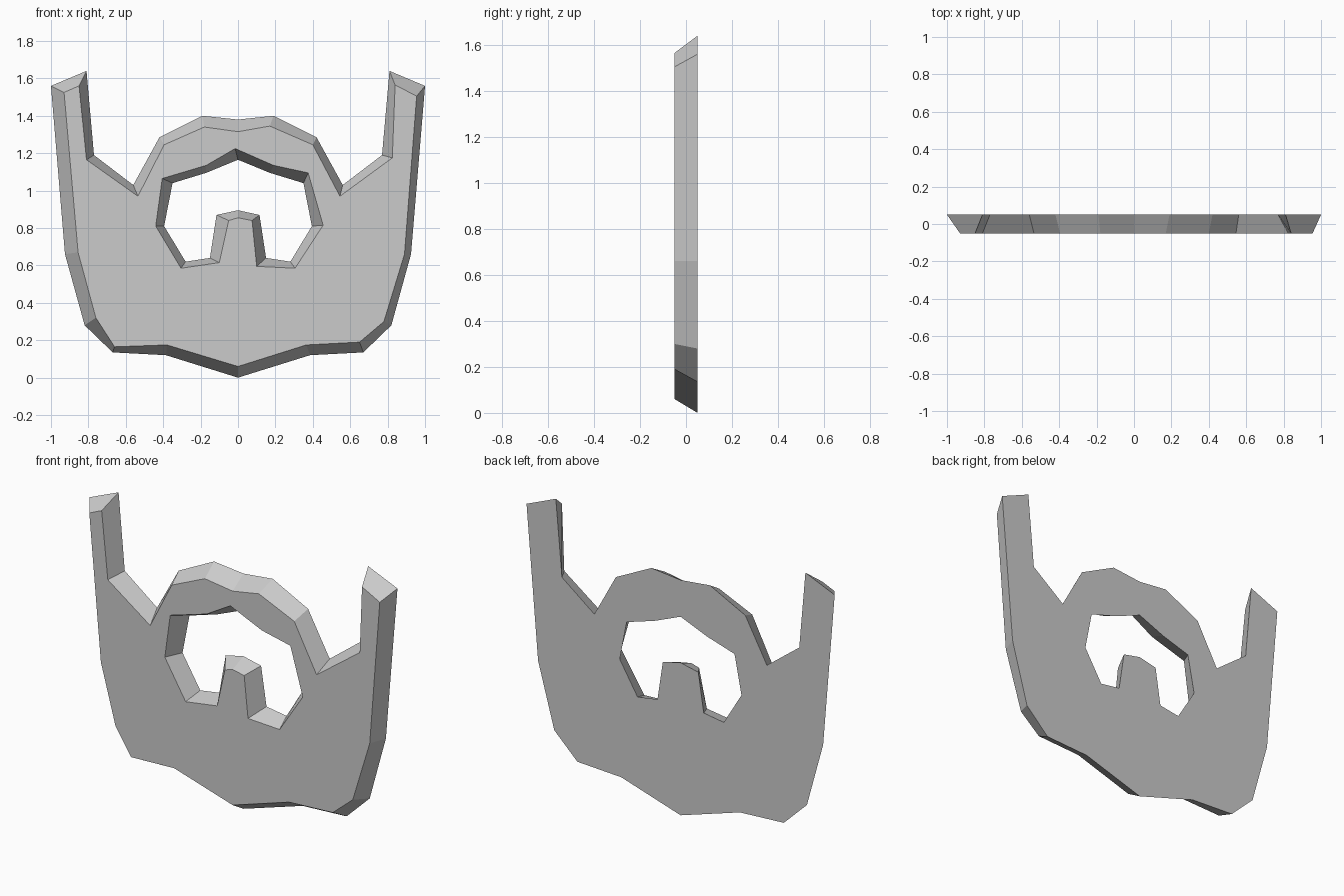
import bpy, bmesh

if "Cube" in bpy.data.objects:
    bpy.data.objects.remove(bpy.data.objects["Cube"])

BACK_Y, FRONT_Y = 0.05, -0.05


def mirrored(half):
    """Close a right-hand half outline (first and last points on x = 0)."""
    return half + [(-x, z) for x, z in reversed(half[1:-1])]


# Back outlines are symmetric: right half only, from top centre round to bottom centre
back_rim = mirrored([(0, 1.38), (.19, 1.4), (.42, 1.285), (.56, 1.03), (.77, 1.19),
                     (.81, 1.64), (1, 1.56), (.925, .66), (.82, .28), (.67, .135),
                     (.385, .12), (0, 0)])
back_hole = mirrored([(0, 1.165), (.17, 1.095), (.35, 1.04), (.395, .81), (.28, .62),
                      (.15, .64), (.115, .87), (0, .895)])

# Front outlines are slightly irregular (chipped look), same point order
front_rim = [(0, 1.315), (.17, 1.345), (.4, 1.245), (.545, .97), (.825, 1.175),
             (.84, 1.565), (.955, 1.505), (.89, .66), (.78, .3), (.65, .19),
             (.365, .175), (0, .06), (-.38, .175), (-.66, .165), (-.76, .32),
             (-.855, .67), (-.93, 1.525), (-.85, 1.56), (-.81, 1.165),
             (-.535, .97), (-.395, 1.245), (-.18, 1.34)]
front_hole = [(-.015, 1.225), (.19, 1.135), (.375, 1.095), (.455, .815), (.305, .585),
              (.1, .595), (.075, .84), (0, .855), (-.05, .84), (-.1, .615),
              (-.305, .585), (-.44, .81), (-.405, 1.065), (-.17, 1.135)]

bm = bmesh.new()


def loop(points, y):
    verts = [bm.verts.new((x, y, z)) for x, z in points]
    edges = [bm.edges.new((v, verts[i - 1])) for i, v in enumerate(verts)]
    return verts, edges


# Flat front and back faces with the opening cut out
loops = {}
for name, y, rim, hole in (("back", BACK_Y, back_rim, back_hole),
                           ("front", FRONT_Y, front_rim, front_hole)):
    rim_v, rim_e = loop(rim, y)
    hole_v, hole_e = loop(hole, y)
    bmesh.ops.triangle_fill(bm, edges=rim_e + hole_e, use_beauty=True,
                            use_dissolve=False, normal=(0, 1, 0))
    loops[name] = (rim_v, hole_v)

# Sloped walls around the rim and the opening
for back, front in zip(loops["back"], loops["front"]):
    for i in range(len(back)):
        bm.faces.new((back[i - 1], back[i], front[i], front[i - 1]))

bmesh.ops.recalc_face_normals(bm, faces=bm.faces[:])

mesh = bpy.data.meshes.new("horned_plate")
bm.to_mesh(mesh)
bm.free()
plate = bpy.data.objects.new("horned_plate", mesh)
bpy.context.collection.objects.link(plate)
